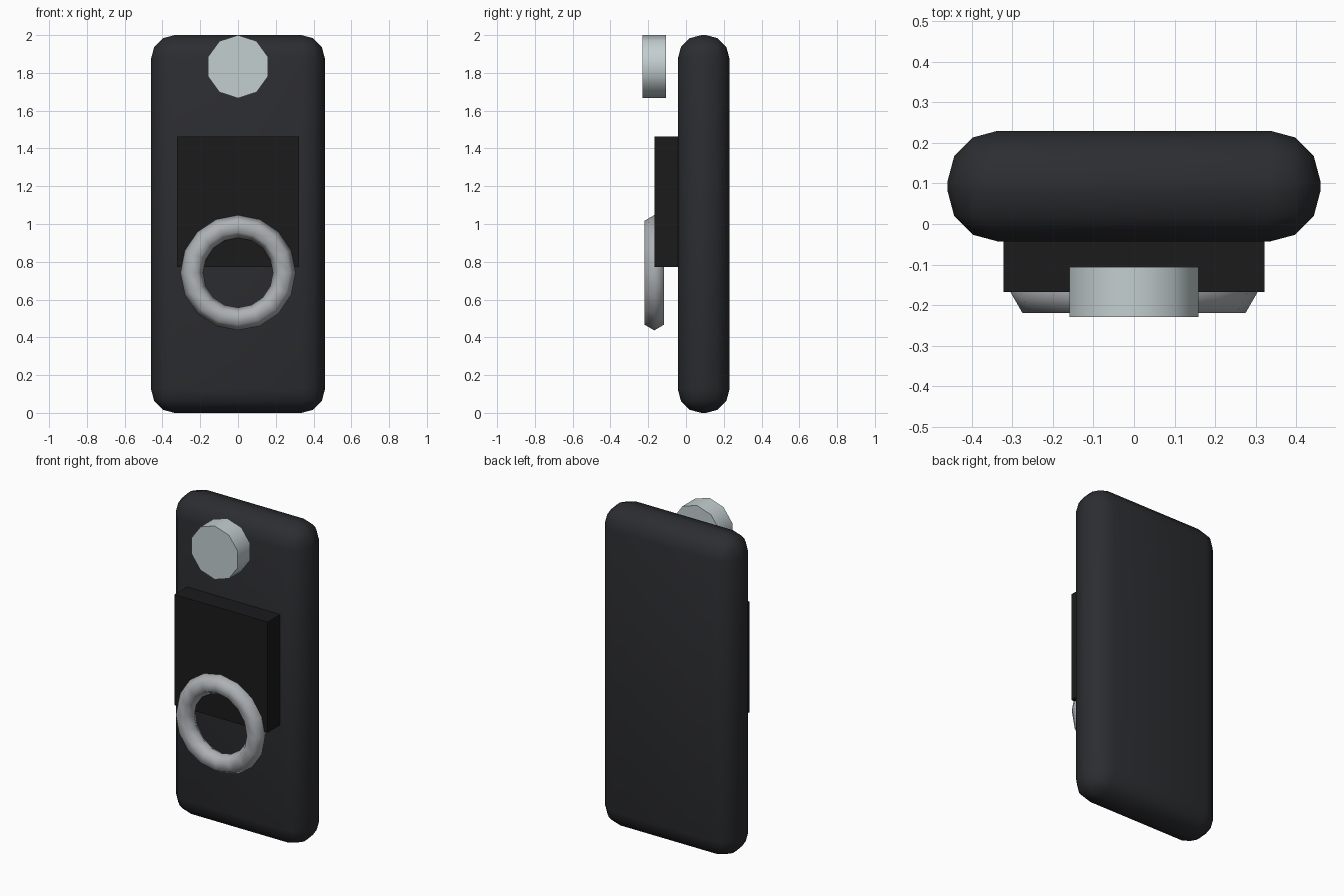
import bpy
from math import pi, radians

if "Cube" in bpy.data.objects:
    bpy.data.objects.remove(bpy.data.objects["Cube"])


def finish(obj, name, color, smooth=None):
    obj.name = name
    mat = bpy.data.materials.new(name + "_material")
    mat.diffuse_color = (*color, 1)
    mat.use_nodes = True
    mat.node_tree.nodes["Principled BSDF"].inputs["Base Color"].default_value = mat.diffuse_color
    obj.data.materials.append(mat)
    if smooth:
        bpy.ops.object.shade_smooth_by_angle(angle=radians(smooth))
    return obj


def box(name, lo, hi, color, bevel=0):
    """Box between two corners, optionally with rounded edges."""
    bpy.ops.mesh.primitive_cube_add(size=1, location=[(a + b) / 2 for a, b in zip(lo, hi)])
    obj = bpy.context.object
    obj.scale = [b - a for a, b in zip(lo, hi)]
    bpy.ops.object.transform_apply(location=False, rotation=False, scale=True)
    if bevel:
        mod = obj.modifiers.new("rounding", 'BEVEL')
        mod.width = bevel
        mod.segments = 3
        bpy.ops.object.modifier_apply(modifier=mod.name)
    return finish(obj, name, color, 40 if bevel else None)


# Rounded slab body and raised front panel
box("body", (-0.46, -0.043, 0), (0.46, 0.23, 2), (0.025, 0.026, 0.03), 0.124)
box("front_panel", (-0.322, -0.168, 0.772), (0.322, -0.043, 1.462), (0.011, 0.011, 0.012))

# Ten-sided disc at the top, facing forward with a corner up
bpy.ops.mesh.primitive_cylinder_add(vertices=10, radius=0.167, depth=0.124,
                                    location=(0, -0.168, 1.833), rotation=(pi / 2, 0, 0))
finish(bpy.context.object, "top_disc", (0.55, 0.62, 0.63), 40)

# Low-poly control ring
bpy.ops.mesh.primitive_torus_add(major_segments=16, minor_segments=6,
                                 major_radius=0.245, minor_radius=0.06,
                                 location=(0, -0.168, 0.742), rotation=(pi / 2, 0, 0))
finish(bpy.context.object, "control_ring", (0.42, 0.44, 0.46), 75)
